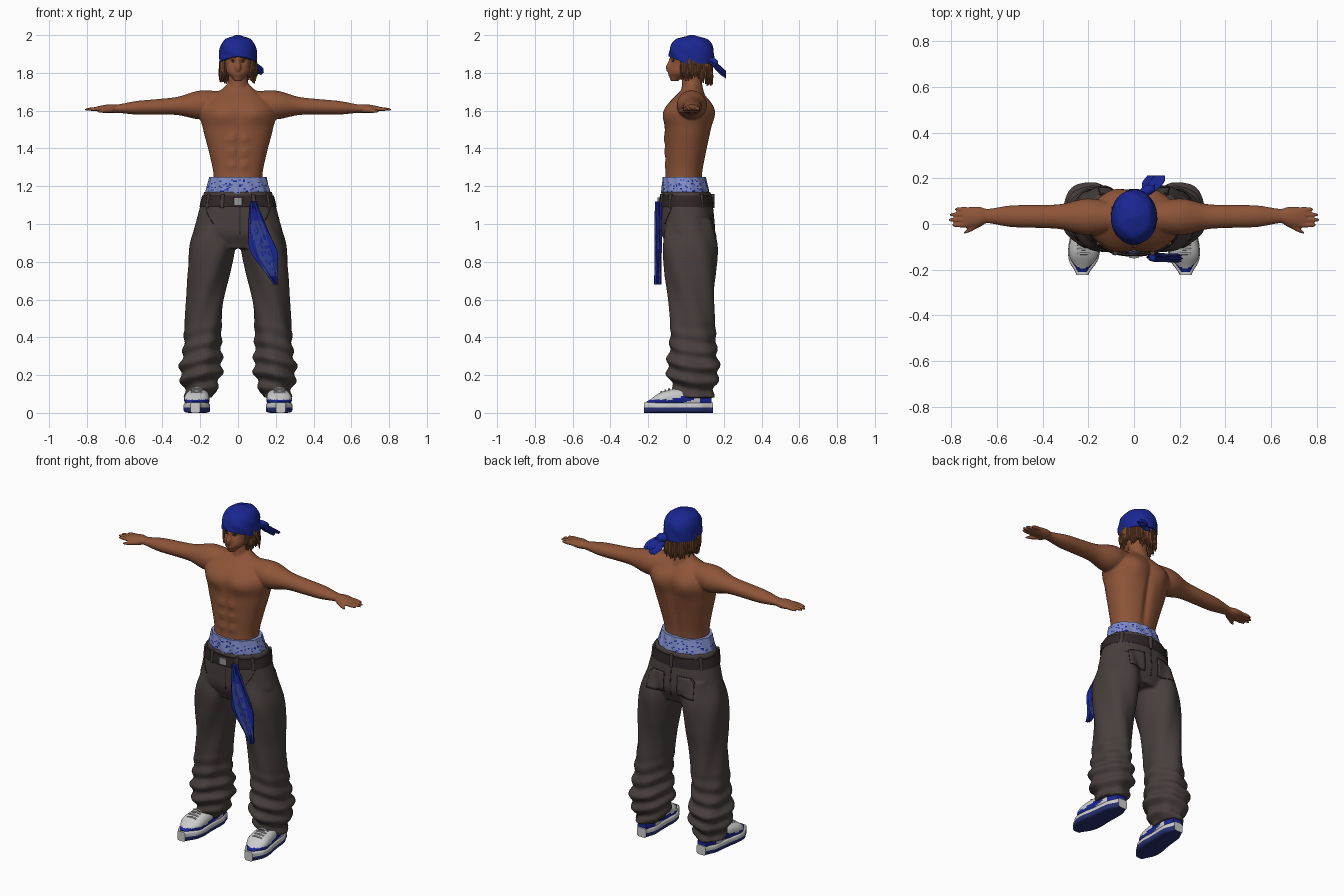
import bpy
import bmesh
import math
import random
from mathutils import Matrix, Vector

random.seed(7)
if "Cube" in bpy.data.objects:
    bpy.data.objects.remove(bpy.data.objects["Cube"], do_unlink=True)


def material(name, *rgb):
    mat = bpy.data.materials.new(name)
    mat.use_nodes = True
    mat.diffuse_color = (*rgb, 1)
    mat.node_tree.nodes["Principled BSDF"].inputs["Base Color"].default_value = (*rgb, 1)
    return mat


skin = material("brown skin", .27, .09, .04)
hair = material("light brown hair", .19, .07, .03)
blue = material("cloth blue", .01, .02, .29)
faded = material("faded blue", .03, .05, .27)
denim = material("charcoal denim", .064, .05, .046)
leather = material("dark leather", .03, .02, .02)
pale = material("pale blue cotton", .22, .27, .58)
white = material("shoe white", .6, .6, .6)
navy = material("sole navy", .02, .03, .16)
metal = material("buckle grey", .3, .3, .3)


def smooth_value(values, t):
    """Smooth curve through evenly spaced values, t from 0 to 1."""
    last = len(values) - 1
    i = min(int(t * last), last - 1)
    f = t * last - i
    before, start, end, after = (values[min(max(i + k, 0), last)] for k in (-1, 0, 1, 2))
    slope_in, slope_out = (end - before) / 2, (after - start) / 2
    ease = f * f * (3 - 2 * f)
    return start + (end - start) * ease + f * (1 - f) * (slope_in * (1 - f) - slope_out * f)


def loft(bm, start, end, widths, ratio=(1, 1), thick=None, bow=(0, 0, 0), side=1,
         segs=36, steps=6, power=1, fold=None, shape=None):
    """Closed tube from start to end; depth is width times a changing ratio, or a fixed thickness."""
    start, end, bow = Vector(start), Vector(end), Vector(bow)
    span = [abs(d) for d in end - start]
    axis = span.index(max(span))
    u, v = [i for i in range(3) if i != axis]
    count = steps * (len(widths) - 1)
    loops = []
    for i in range(count + 1):
        t = i / count
        centre = start.lerp(end, t) + bow * math.sin(math.pi * t)
        width = smooth_value(widths, t)
        depth = thick or width * (ratio[0] + (ratio[1] - ratio[0]) * t)
        loop = []
        for k in range(segs):
            ang = math.tau * k / segs
            c, s = math.cos(ang), math.sin(ang)
            push = fold(ang, centre.z) if fold else 0
            co = centre.copy()
            co[u] += math.copysign(abs(c) ** power, c) * width + c * push
            co[v] += math.copysign(abs(s) ** power, s) * depth + s * push
            co = shape(co) if shape else co
            co.x *= side
            loop.append(bm.verts.new(co))
        loops.append(loop)
    for low, high in zip(loops, loops[1:]):
        for k in range(segs):
            n = (k + 1) % segs
            bm.faces.new((low[k], low[n], high[n], high[k]))
    bm.faces.new(loops[0])
    bm.faces.new(loops[-1])


def finish(name, bm, mats, paint=None, voxel=0):
    bmesh.ops.recalc_face_normals(bm, faces=bm.faces)
    for f in bm.faces:
        f.smooth = True
        if paint:
            f.material_index = int(paint(f.calc_center_median()))
    mesh = bpy.data.meshes.new(name)
    bm.to_mesh(mesh)
    bm.free()
    for m in mats:
        mesh.materials.append(m)
    mesh.set_sharp_from_angle(angle=math.radians(50))
    obj = bpy.data.objects.new(name, mesh)
    bpy.context.scene.collection.objects.link(obj)
    if voxel:
        fuse = obj.modifiers.new("fuse", "REMESH")
        fuse.mode, fuse.voxel_size, fuse.use_smooth_shade = "VOXEL", voxel, True
        relax = obj.modifiers.new("relax", "SMOOTH")
        relax.factor, relax.iterations = .5, 3
    return obj


def single(name, mats, start, end, widths, paint=None, **options):
    bm = bmesh.new()
    loft(bm, start, end, widths, **options)
    return finish(name, bm, mats, paint)


def patch(name, mat, target, at, size, lift=.002, turn=0):
    """Thin plate that hugs another part."""
    bm = bmesh.new()
    place = (Matrix.Translation(at) @ Matrix.Rotation(turn, 4, "Y")
             @ Matrix.Rotation(math.pi / 2, 4, "X") @ Matrix.Diagonal((*size, 1, 1)))
    bmesh.ops.create_grid(bm, x_segments=8, y_segments=8, size=1, matrix=place)
    obj = finish(name, bm, [mat])
    wrap = obj.modifiers.new("hug", "SHRINKWRAP")
    wrap.target, wrap.offset, wrap.wrap_mode = target, lift, "ABOVE_SURFACE"
    obj.modifiers.new("thickness", "SOLIDIFY").thickness = .002


def sculpt(spots):
    """Mirrored soft bumps: front or back side, x, z, width, height, push along y."""
    def shape(co):
        push = 0
        for facing, x, z, width, height, amount in spots:
            if co.y * facing > 0:
                push += amount * math.exp(-((abs(co.x) - x) / width) ** 2 - ((co.z - z) / height) ** 2)
        return co + Vector((0, push, 0))
    return shape


# Body: torso, neck, head, arms and hands fused together
front, back = -1, 1
chest, blades = (front, .09, 1.58, .07, .05, -.016), (back, .09, 1.58, .05, .07, .014)
spine, midline = (back, 0, 1.45, .02, .2, -.016), (front, 0, 1.4, .01, .15, .006)
abdomen = [(front, .035, z, .024, .022, -.008) for z in (1.31, 1.38, 1.45)]
eyes, brows = (front, .03, 1.862, .016, .012, .012), (front, .03, 1.885, .025, .01, -.005)
lips, chin = (front, 0, 1.79, .02, .007, -.009), (front, 0, 1.77, .02, .01, -.006)

bm = bmesh.new()
loft(bm, (0, -.02, 1.15), (0, .03, 1.74), (.13, .13, .155, .185, .2, .06), ratio=(.8, .57),
     segs=72, power=.9, shape=sculpt([chest, blades, spine, midline, *abdomen]))
loft(bm, (0, .035, 1.66), (0, .03, 1.8), (.07, .055, .05))
loft(bm, (0, -.06, 1.757), (0, .03, 1.98), (.02, .058, .068, .076, .076, .03), ratio=(1, 1.5),
     bow=(0, .025, 0), segs=64, shape=sculpt([eyes, brows, lips, chin]))
loft(bm, (0, -.09, 1.81), (0, -.08, 1.88), (.012, .017, .01, .007), ratio=(1.2, 1.2), segs=16)
for side in (-1, 1):
    loft(bm, (.1, .03, 1.635), (.65, .035, 1.61), (.07, .08, .055, .05, .047, .03), ratio=(1, .7), side=side)
    loft(bm, (.64, .035, 1.61), (.75, .03, 1.61), (.03, .042, .044, .04), ratio=(.7, .3), side=side)
    for k in range(4):
        y = .064 - .023 * k
        tip = .812 - .009 * (k - 1.7) ** 2
        loft(bm, (.72, y, 1.61), (tip, y, 1.607), (.01, .011, .01, .006), side=side, segs=12)
    loft(bm, (.66, .01, 1.605), (.745, -.04, 1.596), (.016, .014, .012, .006), side=side, segs=12)
body = finish("body", bm, [skin], voxel=.006)
for side in (-1, 1):
    patch("eyebrow", leather, body, (side * .032, -.085, 1.884), (.016, .0025), lift=.001, turn=side * .1)
    patch("eye", leather, body, (side * .03, -.075, 1.862), (.01, .003), lift=.001)


# Head wrap: a dome with a raised front edge and a tied tail
def raise_front(co):
    low = max(0, min(1, (1.93 - co.z) / .07))
    return co + Vector((0, 0, .4 * low * max(0, -co.y)))


dome = [.1 * math.sqrt(max(.01, 1 - (i / 8) ** 4)) for i in range(9)]
single("head_wrap", [blue], (0, .03, 1.85), (0, .03, 2), dome, ratio=(1.2, 1.2), segs=48, steps=3,
       shape=raise_front, fold=lambda ang, z: .002 * math.sin(6 * ang + 60 * z))
single("wrap_knot", [blue], (.04, .12, 1.865), (.07, .17, 1.85), (.02, .034, .02), ratio=(.7, .7))
for x, z in ((.08, 1.78), (.115, 1.8)):
    single("wrap_tail", [blue], (.06, .13, 1.858), (x, .212, z), (.015, .03, .035, .02), ratio=(.5, .4),
           fold=lambda ang, z: .003 * math.sin(4 * ang))

# Hanging locks around the sides and back of the head
bm = bmesh.new()
for scale, count in ((1, 38), (.84, 26)):
    for i in range(count):
        phi = math.radians(122) * (2 * i / (count - 1) - 1)
        x, y = .09 * scale * math.sin(phi), .03 + .1 * scale * math.cos(phi)
        end = 1.735 + .015 * abs(phi) + random.uniform(-.01, .03)
        flare = random.uniform(1, 1.12)
        loft(bm, (x, y, 1.89), (x * flare, y * flare, end), (.007, .009, .009, .008, .003), segs=7, steps=2)
finish("hair_locks", bm, [hair])


# Baggy trousers, bunched at the ankles
def bunch(ang, z):
    low = max(0, min(1, 2 - 4 * z))
    return low * .012 * math.sin(75 * z + 2.2 * math.sin(ang + 1)) + .004 * math.sin(5 * ang + 14 * z)


bm = bmesh.new()
loft(bm, (0, .015, .87), (0, 0, 1.17), (.2, .235, .22, .2, .18), ratio=(.55, .73), segs=64, power=.92)
for side in (-1, 1):
    loft(bm, (.115, .015, 1.02), (.2, .045, .08), (.1, .12, .113, .1, .097, .1, .11, .075), ratio=(1.2, 1.25),
         bow=(.02, 0, 0), side=side, segs=64, steps=10, fold=bunch)
trousers = finish("trousers", bm, [denim], voxel=.0075)
patch("fly_seam", leather, trousers, (.01, -.13, 1.02), (.003, .07))
patch("seat_seam", leather, trousers, (0, .155, 1), (.003, .09))
for side in (-1, 1):
    patch("back_pocket_seam", leather, trousers, (side * .1, .15, .985), (.056, .06))
    patch("back_pocket", denim, trousers, (side * .1, .15, .985), (.053, .057), lift=.004)
    patch("front_pocket_seam", leather, trousers, (side * .155, -.09, 1.045), (.003, .055), turn=side * .6)

# Belt, loops and buckle
single("belt", [leather], (0, 0, 1.09), (0, 0, 1.15), (.204, .198, .19), ratio=(.7, .73),
       segs=64, power=.92, steps=2)
bm = bmesh.new()
for turn in (.1, .25, .4, .6, .68, .82, .9):
    x, y = .2 * math.cos(math.tau * turn), .14 * math.sin(math.tau * turn)
    loft(bm, (x, y, 1.085), (x * .95, y, 1.16), (.01, .01), segs=12, steps=1, power=.6)
finish("belt_loops", bm, [denim])
single("buckle", [metal], (0, -.14, 1.1), (0, -.14, 1.14), (.022, .022), thick=.01, segs=16, steps=1, power=.5)

# Patterned undershorts showing above the waistband
single("undershorts", [pale, blue], (0, 0, 1.13), (0, -.01, 1.25), (.168, .17, .16, .15), ratio=(.73, .75),
       segs=90, paint=lambda c: c.z < 1.24 and random.random() < .14,
       fold=lambda ang, z: .003 * math.sin(13 * ang + 30 * z))


# Cloth hanging from the belt, with a faded centre
def cloth_paint(c):
    middle = .14 + .3 * (.85 - c.z)
    return .72 < c.z < 1.02 and abs(c.x - middle) < .036 and random.random() < .85


single("hanging_cloth", [blue, faded], (.08, -.145, 1.12), (.2, -.15, .68), (.015, .035, .055, .07, .04, .01),
       thick=.016, bow=(-.015, 0, 0), segs=48, paint=cloth_paint,
       fold=lambda ang, z: .004 * math.sin(7 * ang + 12 * z))


# Sneakers
def upper_paint(c):
    rim = c.y < -.09 and c.z < .07
    heel = c.y > .07
    stripe = -.09 < c.y < .05 and abs(c.z - .075 - c.y / 4) < .016
    return rim or heel or stripe


for side in (-1, 1):
    single("shoe_sole", [white, navy], (.226, -.222, .028), (.2, .142, .028),
           (.026, .062, .07, .063, .06, .055, .03), thick=.028, side=side, power=.4, paint=lambda c: c.z < .022)
    single("shoe_upper", [white, blue], (.226, -.21, .05), (.2, .135, .06), (.02, .062, .064, .058, .054, .03),
           ratio=(.5, 1.1), bow=(0, 0, .025), side=side, segs=48, steps=9, power=.85, paint=upper_paint)
    for k in range(4):
        y = -.13 + .02 * k
        z = .155 + .37 * y
        single("shoe_lace", [white], (.19, y, z), (.25, y, z), (.004, .005, .004), bow=(0, 0, .005),
               side=side, segs=8, steps=3)
